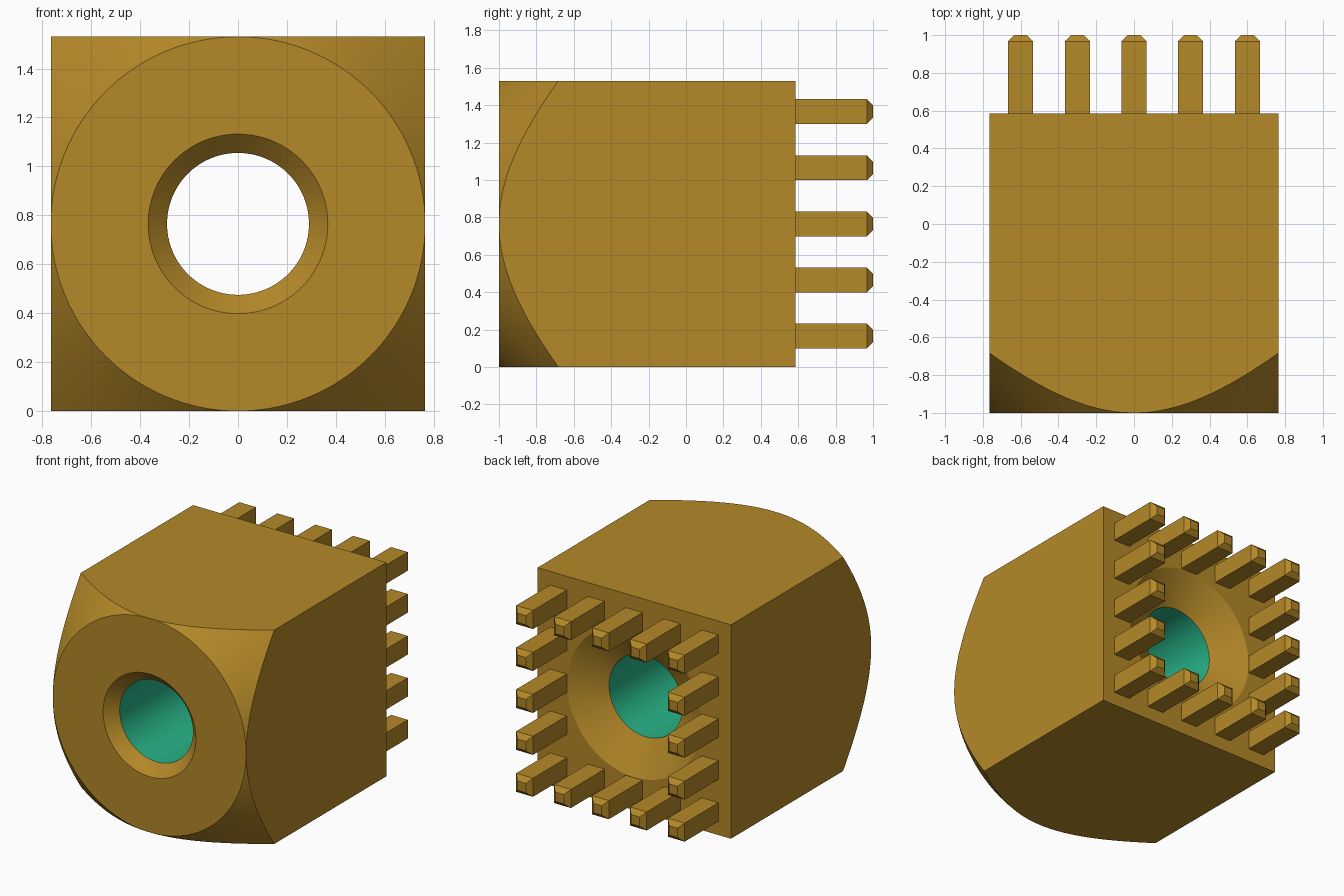
import bpy, bmesh, math
from mathutils import Vector, Matrix

cube = bpy.data.objects.get("Cube")
if cube:
    bpy.data.objects.remove(cube, do_unlink=True)

HALF = 0.765          # half width of the block, also its centre height
BACK = 0.585          # y of the back face
SEGMENTS = 128


def material(name, rgb):
    mat = bpy.data.materials.new(name)
    mat.use_nodes = True
    mat.diffuse_color = (*rgb, 1)
    mat.node_tree.nodes["Principled BSDF"].inputs["Base Color"].default_value = (*rgb, 1)
    return mat


def add_object(name, mesh, location):
    obj = bpy.data.objects.new(name, mesh)
    obj.location = location
    bpy.context.collection.objects.link(obj)
    return obj


gold = material("gold", (0.456, 0.246, 0.021))
teal = material("teal", (0.021, 0.456, 0.246))


# Block: a closed loop of rings, lofted from the bore out to the square and back
def square(a):
    return HALF / max(abs(math.cos(a)), abs(math.sin(a)))


rings = [
    lambda a: (0.29, -0.923),                       # front end of the bore
    lambda a: (0.367, -1.0),                        # front countersink rim
    lambda a: (HALF, -1.0),                         # circular front face
    lambda a: (square(a), -1.0 + square(a) - HALF), # conical corner cut
    lambda a: (square(a), BACK),                    # square back edge
    lambda a: (0.53, BACK),                         # back countersink rim
    lambda a: (0.29, BACK - 0.13),                  # back end of the bore
]

bm = bmesh.new()
loops = []
for ring in rings:
    loop = []
    for i in range(SEGMENTS):
        a = 2 * math.pi * i / SEGMENTS
        r, y = ring(a)
        loop.append(bm.verts.new((r * math.cos(a), y, r * math.sin(a))))
    loops.append(loop)
for k, loop in enumerate(loops):
    after = loops[(k + 1) % len(loops)]
    for i in range(SEGMENTS):
        j = (i + 1) % SEGMENTS
        face = bm.faces.new((loop[i], loop[j], after[j], after[i]))
        face.material_index = 1 if k == len(loops) - 1 else 0   # teal bore wall
bmesh.ops.remove_doubles(bm, verts=bm.verts, dist=1e-5)
bmesh.ops.recalc_face_normals(bm, faces=bm.faces)
mesh = bpy.data.meshes.new("block")
bm.to_mesh(mesh)
bm.free()
mesh.materials.append(gold)
mesh.materials.append(teal)
block = add_object("block", mesh, (0, 0, HALF))
bpy.ops.object.select_all(action="DESELECT")
block.select_set(True)
bpy.context.view_layer.objects.active = block
bpy.ops.object.shade_smooth_by_angle(angle=math.radians(20))

# Pin: square bar with a chamfered tip, running along +y from the back face
bm = bmesh.new()
bmesh.ops.create_cube(bm, size=1, matrix=Matrix.Translation((0, 0.5, 0)))
bmesh.ops.scale(bm, vec=(0.133, 0.967 - BACK, 0.133), verts=bm.verts)
end = max(bm.faces, key=lambda f: f.calc_center_median().y)
tip = bmesh.ops.extrude_discrete_faces(bm, faces=[end])["faces"][0]
bmesh.ops.translate(bm, vec=Vector((0, 0.033, 0)), verts=tip.verts)
bmesh.ops.scale(bm, vec=(0.5, 1, 0.5), verts=tip.verts)
pin_mesh = bpy.data.meshes.new("pin")
bm.to_mesh(pin_mesh)
bm.free()
pin_mesh.materials.append(gold)

# Pins around the border of a five by five grid
for col in range(-2, 3):
    for row in range(-2, 3):
        if max(abs(col), abs(row)) == 2:
            add_object("pin", pin_mesh, (0.3 * col, BACK, HALF + 0.3 * row))
